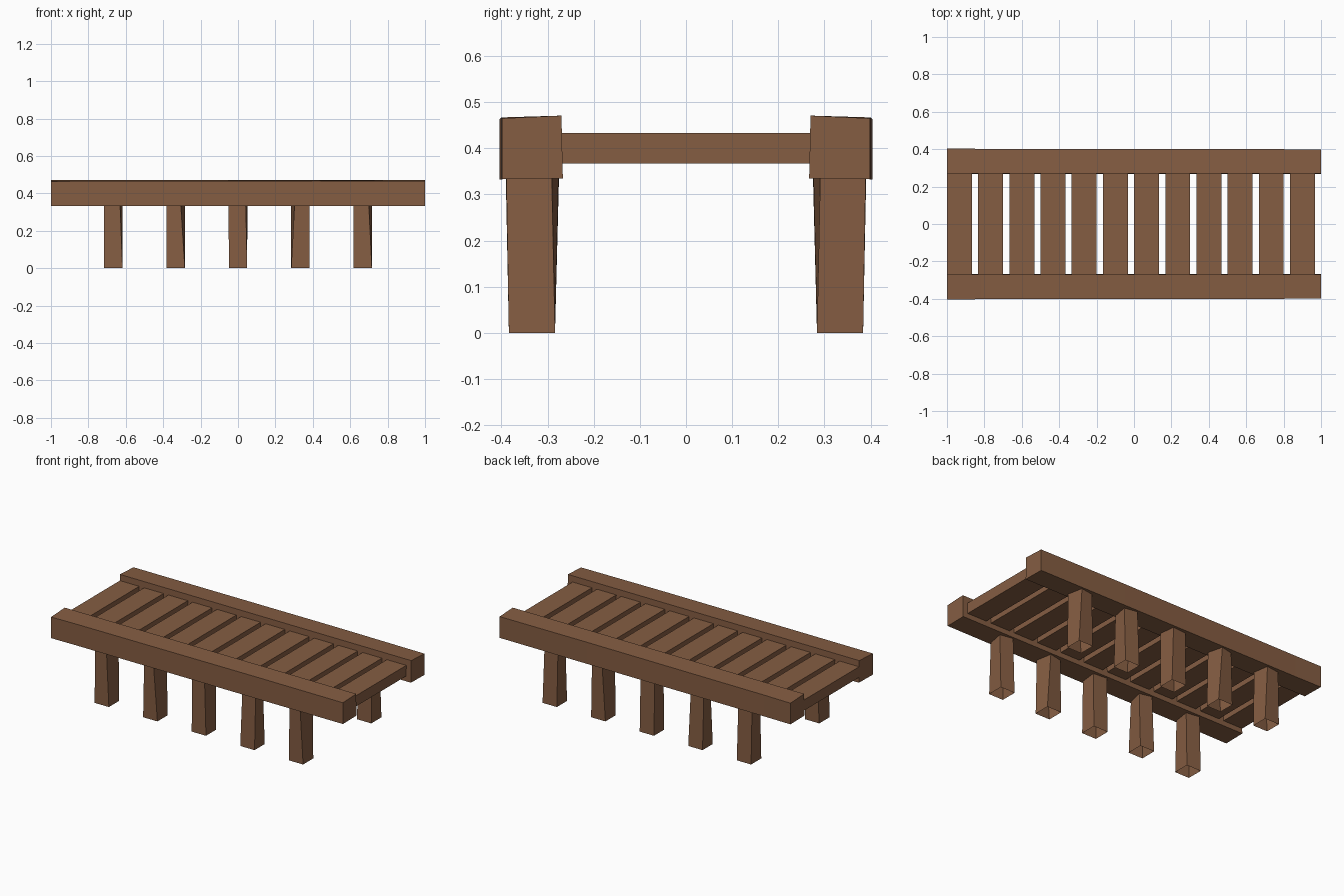
import bpy, bmesh
from math import sin, cos, radians
from mathutils import Vector, Matrix

cube = bpy.data.objects.get("Cube")
if cube:
    bpy.data.objects.remove(cube, do_unlink=True)

wood = bpy.data.materials.new("brown_wood")
wood.use_nodes = True
colour = (0.235, 0.11, 0.055, 1)
wood.diffuse_color = colour
wood.node_tree.nodes["Principled BSDF"].inputs["Base Color"].default_value = colour


def loft(name, rings, caps=True):
    """Flat-sided solid through a list of four-point rings."""
    bm = bmesh.new()
    loops = [[bm.verts.new(p) for p in ring] for ring in rings]
    for a, b in zip(loops, loops[1:]):
        for i in range(4):
            j = (i + 1) % 4
            bm.faces.new((a[i], a[j], b[j], b[i]))
    if caps:
        bm.faces.new(loops[0][::-1])
        bm.faces.new(loops[-1])
    bmesh.ops.recalc_face_normals(bm, faces=bm.faces)
    mesh = bpy.data.meshes.new(name)
    bm.to_mesh(mesh)
    bm.free()
    mesh.materials.append(wood)
    obj = bpy.data.objects.new(name, mesh)
    bpy.context.collection.objects.link(obj)
    return obj


def rectangle(centre, width, depth, angle=0):
    turn = Matrix.Rotation(angle, 3, 'Z')
    corners = ((-1, -1), (1, -1), (1, 1), (-1, 1))
    return [Vector(centre) + turn @ Vector((sx * width / 2, sy * depth / 2, 0))
            for sx, sy in corners]


# Twist of each leg top, from the right end of the bridge to the left
twists = (-8, -13, -5, 11, -10)

for side, label in ((-1, "front"), (1, "back")):
    # Side beam, slightly uneven along its length
    stations = ((-1, 0.404, 0.464), (-0.82, 0.402, 0.465),
                (0.4, 0.401, 0.467), (1, 0.399, 0.465))
    loft(label + "_beam", [
        [(x, side * 0.267, 0.335), (x, side * outer, 0.333),
         (x, side * outer, top), (x, side * 0.27, 0.471)]
        for x, outer, top in stations])

    # Twisted legs, hollow and open at the foot
    for i, degrees in enumerate(twists):
        x = (i - 2) / 3
        angle = radians(degrees)
        top_width = (0.1 - 0.1 * abs(sin(angle))) / cos(angle)
        foot = rectangle((x, side * 0.334, 0), 0.098, 0.1)
        head = rectangle((x, side * 0.333, 0.337), top_width, 0.1, -side * angle)
        loft(f"{label}_leg_{i + 1}", [foot, head], caps=False)

# Deck planks
for i in range(12):
    x = -0.933 + i / 6
    loft(f"deck_plank_{i + 1}", [rectangle((x, 0, z), 0.133, 0.56)
                                 for z in (0.367, 0.433)])
